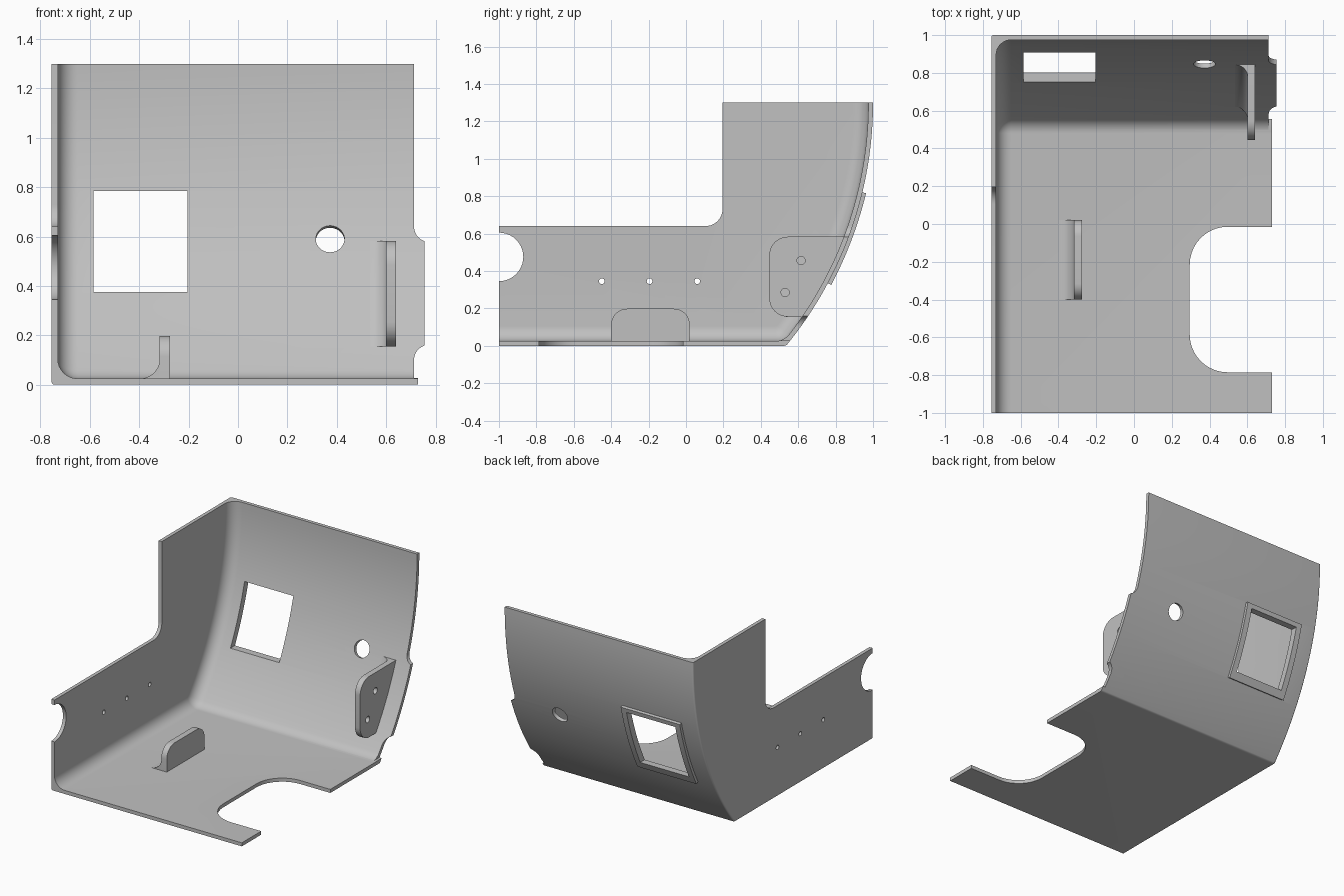
import bpy, bmesh
from math import sin, cos, asin, atan2, pi, sqrt, radians

cube = bpy.data.objects.get("Cube")
if cube:
    bpy.data.objects.remove(cube, do_unlink=True)

grey = bpy.data.materials.new("plain_grey")
grey.use_nodes = True
COLOR = (0.53, 0.53, 0.53, 1)
grey.diffuse_color = COLOR
grey.node_tree.nodes["Principled BSDF"].inputs["Base Color"].default_value = COLOR

# Back wall arc: radius, centre y and z; sheet thickness
R, CY, TOP, T = 2.05, -1.05, 1.3, 0.025


def arc(cx, cy, r, a0, a1, n=10):
    return [(cx + r * cos(a0 + (a1 - a0) * i / n),
             cy + r * sin(a0 + (a1 - a0) * i / n)) for i in range(n + 1)]


def back_y(z, d=0.0):
    """Depth of the back wall at a height, d inside its outer skin."""
    return CY + sqrt((R - d) ** 2 - (TOP - z) ** 2)


def loft(name, rings):
    bm = bmesh.new()
    loops = [[bm.verts.new(p) for p in ring] for ring in rings]
    n = len(loops[0])
    for a, b in zip(loops, loops[1:]):
        for i in range(n):
            bm.faces.new((a[i], a[(i + 1) % n], b[(i + 1) % n], b[i]))
    bm.faces.new(loops[0][::-1])
    bm.faces.new(loops[-1])
    bmesh.ops.recalc_face_normals(bm, faces=bm.faces)
    me = bpy.data.meshes.new(name)
    bm.to_mesh(me)
    bm.free()
    me.materials.append(grey)
    ob = bpy.data.objects.new(name, me)
    bpy.context.collection.objects.link(ob)
    return ob


def prism(name, pts, axis, lo, hi):
    place = {"x": lambda p, h: (h, p[0], p[1]),
             "y": lambda p, h: (p[0], h, p[1]),
             "z": lambda p, h: (p[0], p[1], h)}[axis]
    return loft(name, [[place(p, h) for p in pts] for h in (lo, hi)])


def combine(ob, tool, operation="DIFFERENCE"):
    tool.hide_render = True
    mod = ob.modifiers.new("combine", "BOOLEAN")
    mod.operation, mod.solver, mod.object = operation, "EXACT", tool
    bpy.context.view_layer.objects.active = ob
    bpy.ops.object.modifier_apply(modifier=mod.name)
    bpy.data.objects.remove(tool, do_unlink=True)


def side_profile(x, d, rf, front, top):
    """Floor, rounded corner and curved back, offset inwards by d."""
    z = d + rf
    y = back_y(z, d + rf)
    turn = atan2(z - TOP, y - CY)
    pts = [(front, d)] + arc(y, z, rf, -pi / 2, turn, 8)
    pts += arc(CY, TOP, R - d, turn, 0, 36)[1:]
    if top > TOP:
        pts.append((CY + R - d, top))
    pts.append((front, top))
    return [(x, a, b) for a, b in pts]


def rounded_block(name, x0, x1, d, rf, edge, front, top):
    rings = []
    for i in range(9):
        a = pi / 2 * i / 8
        inset = edge * (1 - sin(a))
        rings.append(side_profile(x0 + edge * (1 - cos(a)), d + inset, rf - inset, front, top))
    rings.append(side_profile(x1, d, rf, front, top))
    return loft(name, rings)


# Sheet shell: floor, left wall and curved back with soft inner corners
shell = rounded_block("shell", -0.755, 0.755, 0, 0.02, 0.012, -1, TOP)
combine(shell, rounded_block("cavity", -0.73, 1, T, 0.09, 0.08, -1.2, 1.5))

# Raised frame on the outside of the window
a0, a1 = -asin((TOP - 0.335) / R), -asin((TOP - 0.82) / R)
band = arc(CY, TOP, R + 0.02, a0, a1, 14) + arc(CY, TOP, R - 0.01, a1, a0, 14)
combine(shell, prism("window_frame", band, "x", -0.625, -0.165), "UNION")

# Window opening
combine(shell, prism("window_cut", [(-0.585, 0.375), (-0.205, 0.375),
                                    (-0.205, 0.785), (-0.585, 0.785)], "y", 0.6, 1.2))

# Round hole square to the back wall
rings = []
for y in (0.75, 1.0):
    circle = arc(0.373, 0, 0.058, 0, 2 * pi, 40)[:-1]
    rings.append([(x, y, 0.585 - 0.373 * (y - 0.86) + z * 1.06) for x, z in circle])
combine(shell, loft("round_cut", rings))

# Left wall: stepped top, half-round notch and small holes
step = [(-1.2, 0.64)] + arc(0.105, 0.73, 0.09, -pi / 2, 0) + [(0.195, 1.6), (-1.2, 1.6)]
combine(shell, prism("step_cut", step, "x", -1, -0.5))
holes = [(-1, 0.475, 0.13)] + [(y, 0.345, 0.015) for y in (-0.45, -0.195, 0.06)]
for y, z, r in holes:
    combine(shell, prism("wall_cut", arc(y, z, r, 0, 2 * pi, 40)[:-1], "x", -1, -0.6))

# Floor notch with large rounded corners
notch = arc(0.495, -0.215, 0.2, pi / 2, pi) + arc(0.495, -0.585, 0.2, pi, 1.5 * pi)
combine(shell, prism("floor_cut", notch + [(1, -0.785), (1, -0.015)], "z", -0.2, 0.2))

# Right edge trim, leaving a side tab with concave roots
trim = [(0.73, -0.1), (0.73, 0.027), (0.713, 0.027)]
trim += arc(0.775, 0.1, 0.062, pi, radians(107))
trim += arc(0.775, 0.64, 0.062, radians(253), pi)
trim += [(0.713, 1.5), (1, 1.5), (1, -0.1)]
combine(shell, prism("edge_trim", trim, "y", -1.3, 1.3))

# Side bracket following the back wall, with two screw holes
LOW, HIGH = 0.155, 0.583
levels = [LOW + (HIGH - LOW) * i / 12 for i in range(13)]
plate = arc(0.545, HIGH - 0.1, 0.1, pi / 2, pi) + arc(0.545, LOW + 0.1, 0.1, pi, 1.5 * pi)
plate += [(back_y(z, 0.01), z) for z in levels]
bracket = prism("side_bracket", plate, "x", 0.6, 0.64)
for y, z in ((0.615, 0.455), (0.53, 0.285)):
    combine(bracket, prism("screw_cut", arc(y, z, 0.022, 0, 2 * pi, 24)[:-1], "x", 0.5, 0.7))

# Concave fillet between bracket and back wall
section = arc(0.535, T + 0.07, 0.07, -pi / 2, 0) + [(0.605, 0.012), (0.535, 0.012)]
bracket_fillet = loft("bracket_fillet",
                      [[(x, back_y(z, d), z) for x, d in section] for z in levels])

# Upright floor tab with its fillet
tab = [(-0.4, 0.015), (0.02, 0.015)]
tab += arc(-0.065, 0.113, 0.085, 0, pi / 2) + arc(-0.315, 0.113, 0.085, pi / 2, pi)
floor_tab = prism("floor_tab", tab, "x", -0.317, -0.275)
root = arc(-0.397, T + 0.08, 0.08, -pi / 2, 0) + [(-0.312, T + 0.08), (-0.312, 0.012), (-0.397, 0.012)]
tab_fillet = prism("floor_tab_fillet", root, "y", -0.4, 0.02)

# Smooth curves, crisp edges
for ob in (shell, bracket, bracket_fillet, floor_tab, tab_fillet):
    bpy.ops.object.select_all(action="DESELECT")
    ob.select_set(True)
    bpy.context.view_layer.objects.active = ob
    bpy.ops.object.shade_smooth_by_angle(angle=radians(30))
